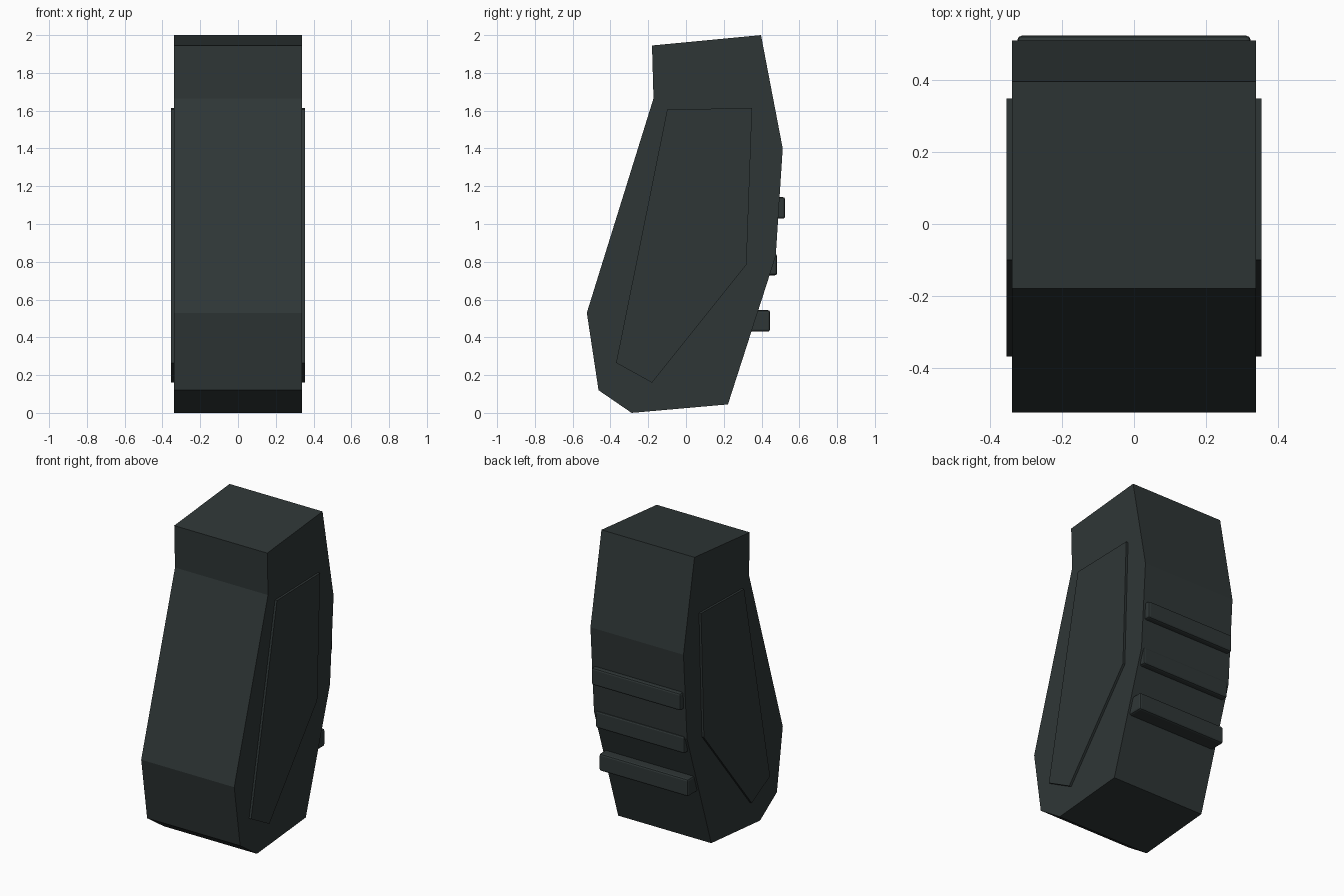
import bpy, bmesh

if "Cube" in bpy.data.objects:
    bpy.data.objects.remove(bpy.data.objects["Cube"])

mat = bpy.data.materials.new("dark slate grey")
mat.diffuse_color = (0.028, 0.037, 0.037, 1)
mat.use_nodes = True
mat.node_tree.nodes["Principled BSDF"].inputs["Base Color"].default_value = mat.diffuse_color


def extrude_profile(name, points, x0, x1):
    """Side profile of (y, z) points extruded from x0 to x1."""
    bm = bmesh.new()
    face = bm.faces.new([bm.verts.new((x0, y, z)) for y, z in points])
    new = bmesh.ops.extrude_face_region(bm, geom=[face])["geom"]
    bmesh.ops.translate(bm, vec=(x1 - x0, 0, 0),
                        verts=[v for v in new if isinstance(v, bmesh.types.BMVert)])
    bmesh.ops.recalc_face_normals(bm, faces=bm.faces)
    me = bpy.data.meshes.new(name)
    bm.to_mesh(me)
    bm.free()
    me.materials.append(mat)
    ob = bpy.data.objects.new(name, me)
    bpy.context.collection.objects.link(ob)
    return ob


# Main grip body
extrude_profile("grip_body", [
    (-0.288, 0.0), (0.222, 0.045), (0.475, 0.83), (0.512, 1.40), (0.397, 2.0),
    (-0.18, 1.945), (-0.172, 1.665), (-0.525, 0.53), (-0.463, 0.12)], -0.34, 0.34)

# Raised side panels
panel = [(-0.37, 0.265), (-0.18, 0.16), (0.32, 0.785), (0.35, 1.615), (-0.10, 1.605)]
for side, s in (("left", -1), ("right", 1)):
    extrude_profile(side + "_side_panel", panel, s * 0.32, s * 0.355)

# Finger ribs on the back
for i, (back, z) in enumerate([(0.525, 1.085), (0.482, 0.785), (0.445, 0.487)]):
    y0, z0, z1 = back - 0.13, z - 0.057, z + 0.057
    rib = extrude_profile("back_rib_%d" % (i + 1),
                          [(y0, z0), (back, z0), (back, z1), (y0, z1)], -0.325, 0.325)
    bev = rib.modifiers.new("Bevel", "BEVEL")
    bev.width = 0.012
    bev.segments = 2
